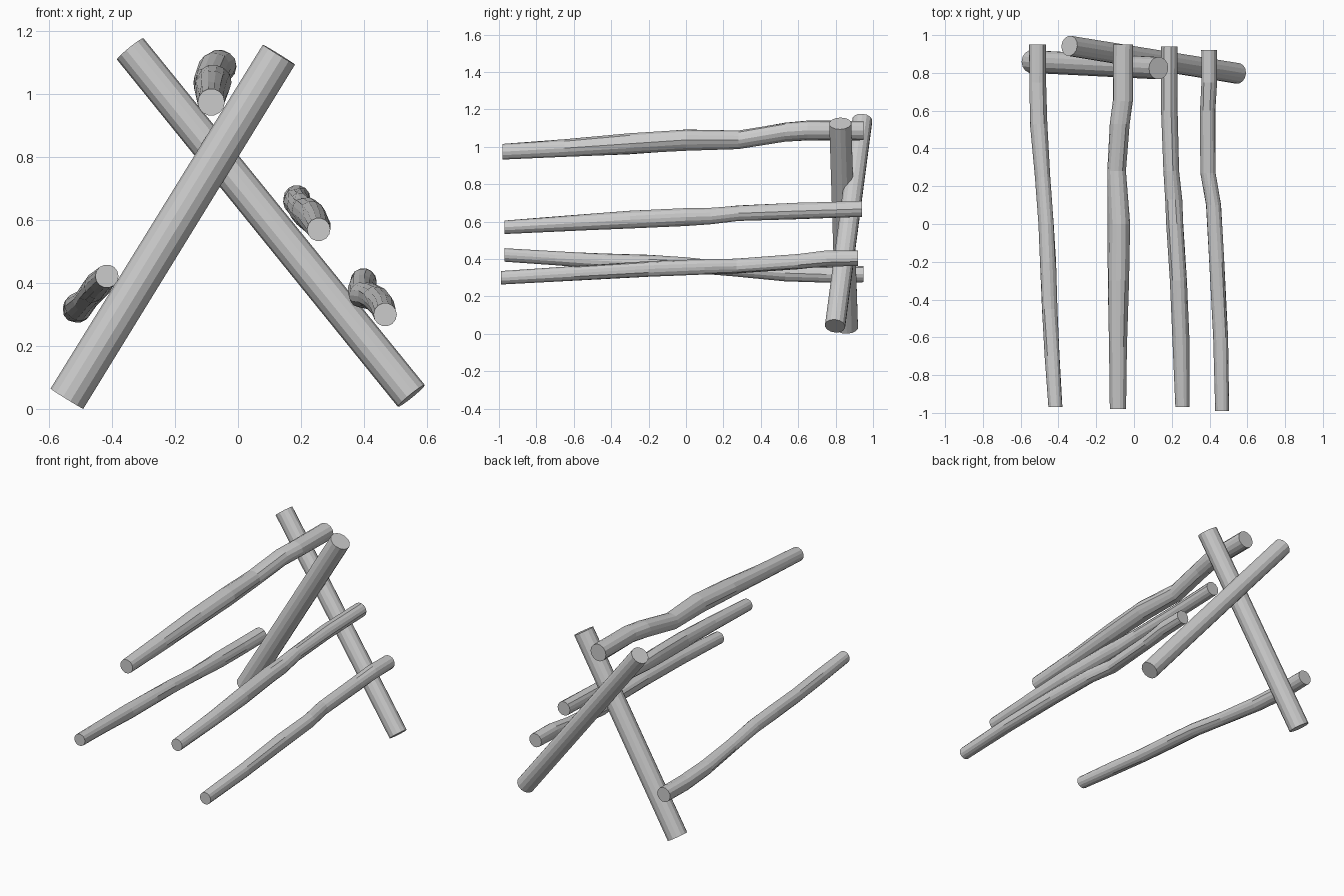
import bpy, bmesh, math, random
from mathutils import Vector

random.seed(4)


def log(name, pts, sides, rough=0.0, normal=None):
    """Flat-shaded capped tube through (x, y, z, radius) points."""
    bm = bmesh.new()
    axis = normal or (Vector(pts[-1][:3]) - Vector(pts[0][:3])).normalized()
    u = axis.cross(Vector((0, 1, 0)))
    if u.length < 0.1:
        u = axis.cross(Vector((0, 0, 1)))
    u.normalize()
    v = axis.cross(u)
    rings = []
    for n, (x, y, z, r) in enumerate(pts):
        amt = rough if 0 < n < len(pts) - 1 else 0
        ring = []
        for i in range(sides):
            a = 2 * math.pi * i / sides
            rr = r * (1 + random.uniform(-amt, amt))
            ring.append(bm.verts.new(
                Vector((x, y, z)) + rr * (math.cos(a) * u + math.sin(a) * v)))
        rings.append(ring)
    for a, b in zip(rings, rings[1:]):
        for i in range(sides):
            j = (i + 1) % sides
            bm.faces.new((a[i], a[j], b[j], b[i]))
    bm.faces.new(rings[0])
    bm.faces.new(rings[-1])
    bmesh.ops.recalc_face_normals(bm, faces=bm.faces)
    me = bpy.data.meshes.new(name)
    bm.to_mesh(me)
    bm.free()
    ob = bpy.data.objects.new(name, me)
    bpy.context.collection.objects.link(ob)
    return ob


# Crossed support poles
log("front_pole", [(-0.543, 0.86, 0.033, 0.061), (0.13, 0.825, 1.125, 0.06)], 14)
log("rear_pole", [(0.55, 0.797, 0.042, 0.055), (-0.342, 0.943, 1.143, 0.054)], 14)

# Gnarled branches resting on the poles
branches = {
    "left_branch": [
        (-0.416, -0.97, 0.422, 0.037), (-0.432, -0.7, 0.405, 0.039),
        (-0.447, -0.45, 0.39, 0.042), (-0.457, -0.2, 0.38, 0.043),
        (-0.465, 0.0, 0.37, 0.041), (-0.484, 0.25, 0.345, 0.039),
        (-0.505, 0.53, 0.325, 0.044), (-0.511, 0.75, 0.318, 0.044),
        (-0.511, 0.95, 0.32, 0.045)],
    "top_branch": [
        (-0.085, -0.98, 0.974, 0.043), (-0.085, -0.65, 0.993, 0.047),
        (-0.083, -0.3, 1.017, 0.055), (-0.08, 0.0, 1.037, 0.057),
        (-0.094, 0.28, 1.037, 0.05), (-0.075, 0.53, 1.08, 0.051),
        (-0.06, 0.65, 1.088, 0.053), (-0.058, 0.95, 1.087, 0.053)],
    "upper_right_branch": [
        (0.256, -0.97, 0.57, 0.037), (0.248, -0.6, 0.592, 0.043),
        (0.235, -0.3, 0.61, 0.047), (0.216, 0.0, 0.625, 0.047),
        (0.208, 0.13, 0.628, 0.045), (0.197, 0.28, 0.645, 0.041),
        (0.186, 0.6, 0.657, 0.043), (0.187, 0.94, 0.668, 0.043)],
    "lower_right_branch": [
        (0.467, -0.99, 0.3, 0.037), (0.46, -0.6, 0.324, 0.039),
        (0.438, -0.2, 0.347, 0.042), (0.42, 0.1, 0.358, 0.041),
        (0.393, 0.27, 0.362, 0.04), (0.392, 0.6, 0.387, 0.041),
        (0.398, 0.75, 0.402, 0.043), (0.398, 0.92, 0.405, 0.042)],
}
for name, pts in branches.items():
    log(name, pts, 14, 0.06, Vector((0, 1, 0)))
